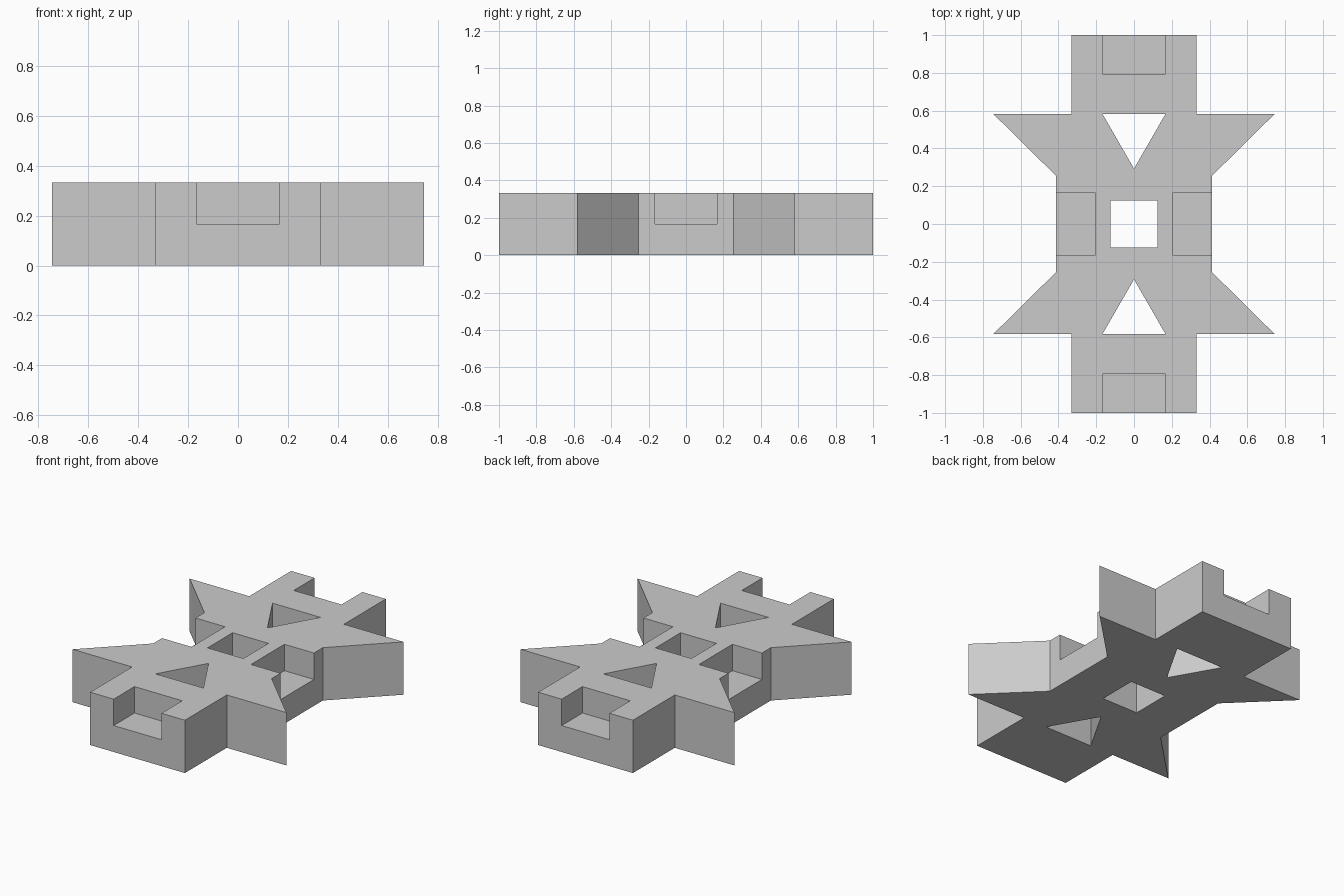
import bpy
import bmesh

if "Cube" in bpy.data.objects:
    bpy.data.objects.remove(bpy.data.objects["Cube"])

HEIGHT = 0.333
HALF = HEIGHT / 2

grey = bpy.data.materials.new("plain grey")
grey.use_nodes = True
colour = (0.6, 0.6, 0.6, 1)
grey.diffuse_color = colour
grey.node_tree.nodes["Principled BSDF"].inputs["Base Color"].default_value = colour


def prism(name, outline, bottom, top):
    """Extrude a flat outline between two heights."""
    bm = bmesh.new()
    face = bm.faces.new([bm.verts.new((x, y, bottom)) for x, y in outline])
    result = bmesh.ops.extrude_face_region(bm, geom=[face])
    verts = [v for v in result["geom"] if isinstance(v, bmesh.types.BMVert)]
    bmesh.ops.translate(bm, verts=verts, vec=(0, 0, top - bottom))
    bmesh.ops.recalc_face_normals(bm, faces=bm.faces)
    mesh = bpy.data.meshes.new(name)
    bm.to_mesh(mesh)
    bm.free()
    mesh.materials.append(grey)
    obj = bpy.data.objects.new(name, mesh)
    bpy.context.collection.objects.link(obj)
    return obj


def box(x0, x1, y0, y1):
    return [(x0, y0), (x1, y0), (x1, y1), (x0, y1)]


# Star-shaped body: one quarter of the outline, mirrored both ways
quarter = [(0.413, 0.255), (0.745, 0.583), (0.33, 0.583), (0.33, 1.0)]
right_half = [(x, -y) for x, y in reversed(quarter)] + quarter
outline = right_half + [(-x, y) for x, y in reversed(right_half)]
body = prism("star_block", outline, 0, HEIGHT)

# Through holes and upper edge notches
cutters = [prism("centre_hole_cutter", box(-0.125, 0.125, -0.125, 0.125), -0.1, 0.5)]
for s in (-1, 1):
    triangle = [(-0.167, s * 0.583), (0.167, s * 0.583), (0, s * 0.293)]
    cutters += [
        prism("triangle_hole_cutter", triangle, -0.1, 0.5),
        prism("end_notch_cutter", box(-HALF, HALF, s * 0.793, s * 1.1), HALF, 0.5),
        prism("side_notch_cutter", box(s * 0.207, s * 0.6, -HALF, HALF), HALF, 0.5),
    ]

bpy.context.view_layer.objects.active = body
for cutter in cutters:
    cutter.hide_render = True
    cut = body.modifiers.new("cut", "BOOLEAN")
    cut.operation = "DIFFERENCE"
    cut.solver = "EXACT"
    cut.object = cutter
    bpy.ops.object.modifier_apply(modifier=cut.name)
    bpy.data.objects.remove(cutter)
